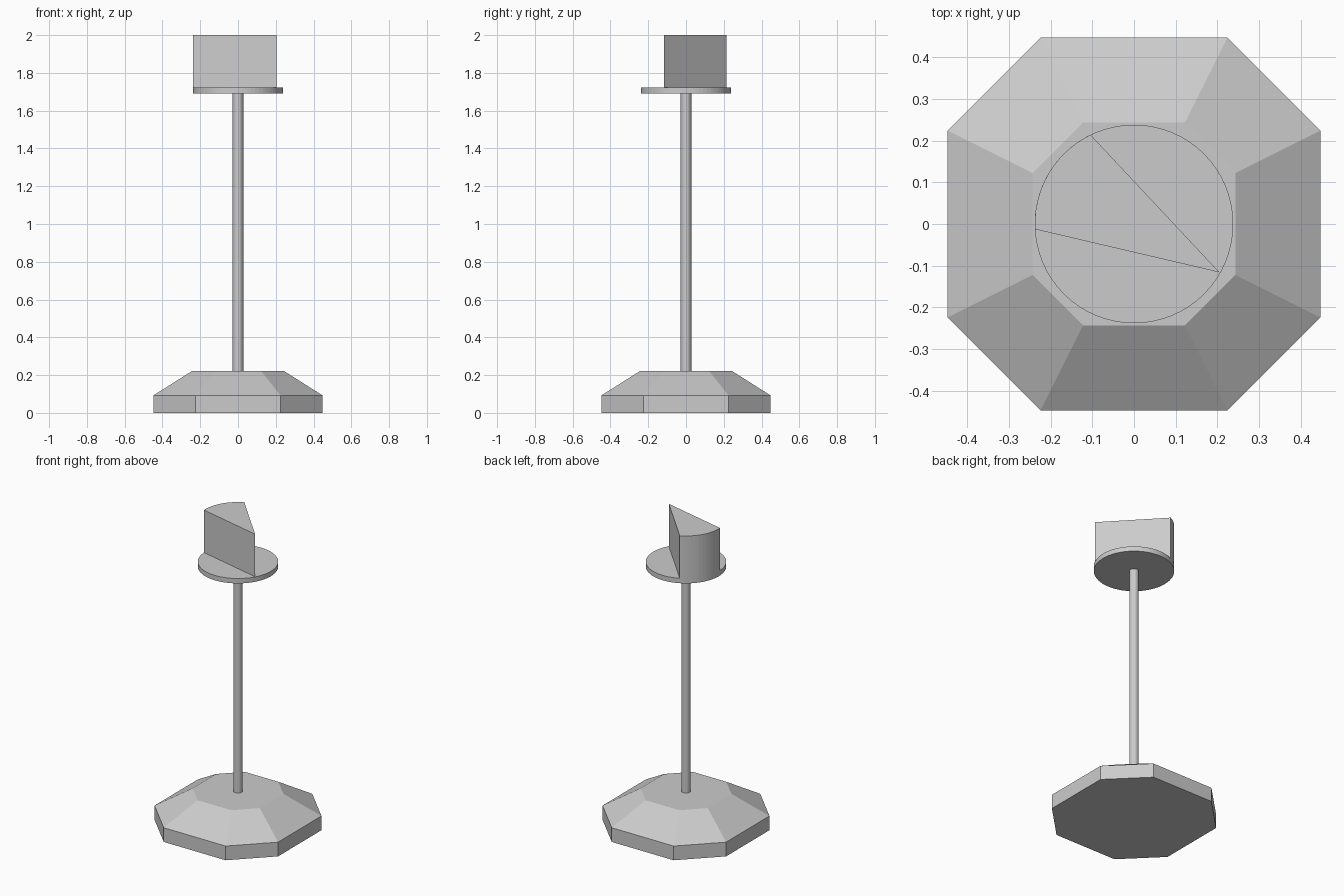
import bpy
import bmesh
import math

if "Cube" in bpy.data.objects:
    bpy.data.objects.remove(bpy.data.objects["Cube"], do_unlink=True)

GREY = (0.6, 0.6, 0.6, 1.0)
mat = bpy.data.materials.new("plain_grey")
mat.use_nodes = True
mat.diffuse_color = GREY
mat.node_tree.nodes["Principled BSDF"].inputs["Base Color"].default_value = GREY


def loft(name, rings):
    """Closed solid through stacked rings, each given as (outline, z)."""
    bm = bmesh.new()
    loops = [[bm.verts.new((x, y, z)) for x, y in outline] for outline, z in rings]
    count = len(loops[0])
    bm.faces.new(loops[0])
    bm.faces.new(loops[-1])
    for low, high in zip(loops, loops[1:]):
        for i in range(count):
            j = (i + 1) % count
            bm.faces.new((low[i], low[j], high[j], high[i]))
    bmesh.ops.recalc_face_normals(bm, faces=bm.faces)
    mesh = bpy.data.meshes.new(name)
    bm.to_mesh(mesh)
    bm.free()
    mesh.materials.append(mat)
    obj = bpy.data.objects.new(name, mesh)
    bpy.context.collection.objects.link(obj)
    return obj


def arc(radius, start, end, steps):
    """Points on a circle, angles in degrees, both ends included."""
    angles = [math.radians(start + (end - start) * i / steps) for i in range(steps + 1)]
    return [(radius * math.cos(a), radius * math.sin(a)) for a in angles]


def circle(radius, sides):
    return arc(radius, 0, 360, sides)[:-1]


def octagon(half, flat):
    """Square of the given half width with its corners cut off."""
    points = []
    for sx, sy in ((1, 1), (-1, 1), (-1, -1), (1, -1)):
        pair = [(sx * half, sy * flat), (sx * flat, sy * half)]
        points += pair if sx == sy else pair[::-1]
    return points


# Faceted foot
rim = octagon(0.447, 0.224)
loft("base", [(rim, 0), (rim, 0.093), (octagon(0.243, 0.122), 0.222)])

# Slim post
post = circle(0.028, 24)
loft("post", [(post, 0.222), (post, 1.69)])

# Round plate on top of the post
plate = circle(0.238, 64)
loft("plate", [(plate, 1.69), (plate, 1.722)])

# Wedge standing on the plate: curved back, meeting in a sharp edge
wedge = arc(0.238, 116, 183, 12) + [(0.205, -0.116)]
loft("wedge", [(wedge, 1.722), (wedge, 2.0)])
